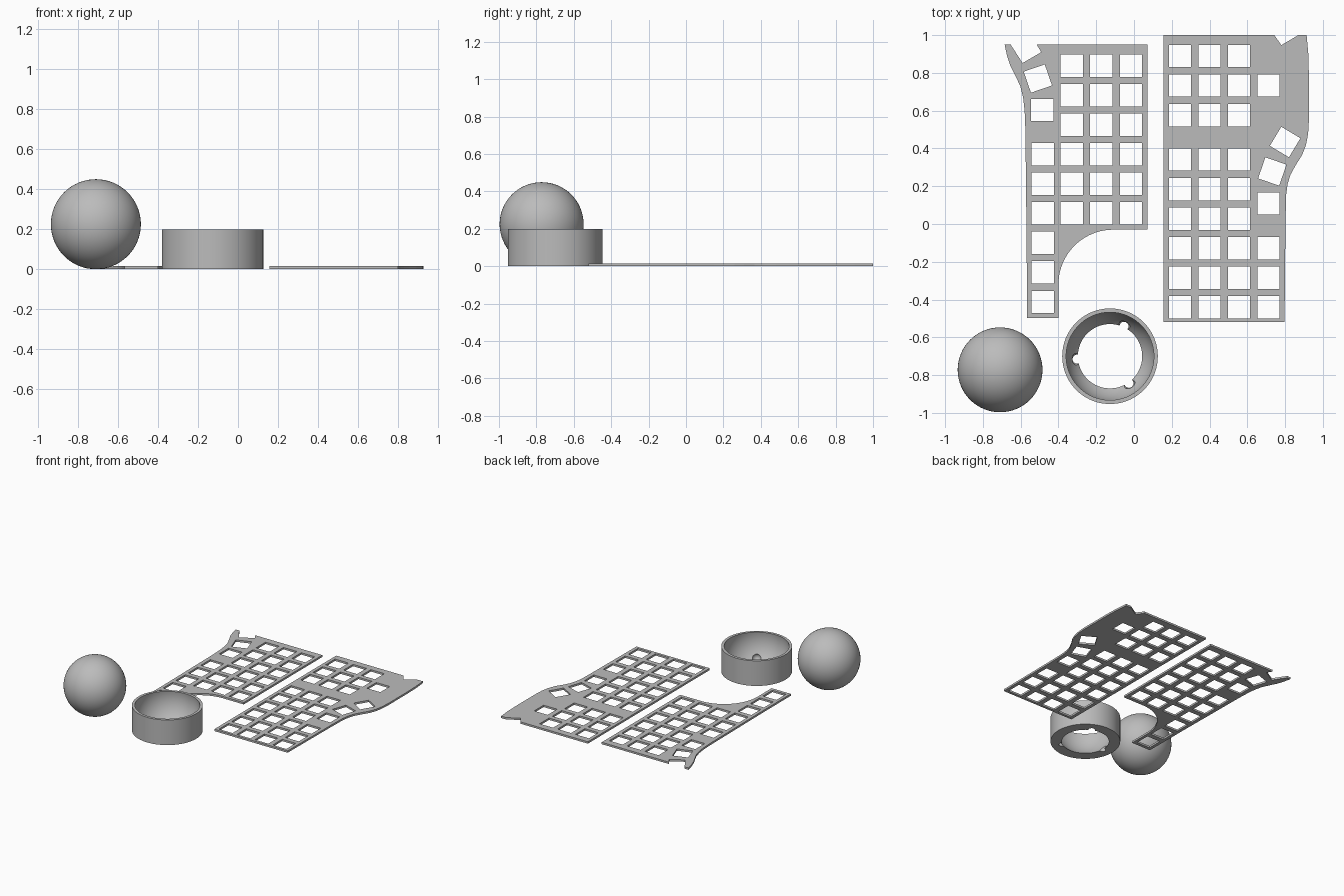
import bpy, bmesh, math
from mathutils import Vector

if "Cube" in bpy.data.objects:
    bpy.data.objects.remove(bpy.data.objects["Cube"])

grey = bpy.data.materials.new("light grey")
grey.diffuse_color = (0.5, 0.5, 0.5, 1)
grey.use_nodes = True
grey.node_tree.nodes["Principled BSDF"].inputs["Base Color"].default_value = grey.diffuse_color
THICK, KEY, PITCH = 0.015, 0.118, 0.1563


def add_mesh(name, bm):
    me = bpy.data.meshes.new(name)
    bmesh.ops.recalc_face_normals(bm, faces=bm.faces[:])
    bm.to_mesh(me)
    bm.free()
    ob = bpy.data.objects.new(name, me)
    bpy.context.collection.objects.link(ob)
    me.materials.append(grey)
    return ob


def smooth(ob, angle=30):
    bpy.ops.object.select_all(action='DESELECT')
    ob.select_set(True)
    bpy.context.view_layer.objects.active = ob
    bpy.ops.object.shade_smooth_by_angle(angle=math.radians(angle))


def evaluated_mesh(ob):
    deps = bpy.context.evaluated_depsgraph_get()
    return bpy.data.meshes.new_from_object(ob.evaluated_get(deps))


def square(x, y, deg=0):
    a, r = math.radians(deg + 45), KEY / math.sqrt(2)
    return [(x + r * math.cos(a + i * math.pi / 2),
             y + r * math.sin(a + i * math.pi / 2)) for i in range(4)]


def plate(name, outline, holes):
    # flat filled curve with key holes, turned into a mesh
    cu = bpy.data.curves.new(name, 'CURVE')
    cu.dimensions, cu.fill_mode, cu.extrude = '2D', 'BOTH', THICK / 2
    for loop in [outline] + holes:
        sp = cu.splines.new('POLY')
        sp.points.add(len(loop) - 1)
        for p, (x, y) in zip(sp.points, loop):
            p.co = (x, y, 0, 1)
        sp.use_cyclic_u = True
    tmp = bpy.data.objects.new(name + "_curve", cu)
    bpy.context.collection.objects.link(tmp)
    me = evaluated_mesh(tmp)
    bpy.data.objects.remove(tmp)
    bm = bmesh.new()
    bm.from_mesh(me)
    bmesh.ops.remove_doubles(bm, verts=bm.verts[:], dist=1e-5)
    bmesh.ops.translate(bm, verts=bm.verts[:], vec=(0, 0, THICK / 2))
    for f in bm.faces:
        f.smooth = False
    add_mesh(name, bm)


# left key plate: concave palm cut-out and notched upper corner
arc = [(-0.11 - 0.29 * math.sin(t), -0.32 + 0.29 * math.cos(t))
       for t in [i * math.pi / 40 for i in range(21)]]
left_outline = [(-0.685, 0.95), (-0.653, 0.95), (-0.59, 0.852), (-0.491, 0.91),
                (-0.515, 0.95), (0.071, 0.95), (0.071, -0.03)] + arc + [
                (-0.40, -0.497), (-0.567, -0.497), (-0.568, -0.13), (-0.575, 0.50),
                (-0.579, 0.60), (-0.587, 0.67), (-0.602, 0.73), (-0.628, 0.785),
                (-0.655, 0.84), (-0.672, 0.89)]
left_holes = [square(-0.329 + c * PITCH, 0.838 - r * PITCH)
              for c in range(3) for r in range(6)]
left_holes += [square(-0.483, 0.369 - r * PITCH) for r in range(6)]
left_holes += [square(-0.486, 0.603), square(-0.509, 0.77, 19)]
plate("left_key_plate", left_outline, left_holes)

# right key plate
right_outline = [(0.157, 1.0), (0.743, 1.0), (0.78, 0.947), (0.87, 1.0), (0.914, 1.0),
                 (0.923, 0.90), (0.926, 0.78), (0.926, 0.55), (0.922, 0.48),
                 (0.911, 0.42), (0.89, 0.365), (0.855, 0.31), (0.828, 0.26),
                 (0.813, 0.21), (0.805, 0.15), (0.802, 0.0), (0.797, -0.52),
                 (0.157, -0.52)]
right_holes = [square(0.243 + c * PITCH, y - r * PITCH)
               for c in range(3) for y, n in ((0.889, 3), (0.341, 6)) for r in range(n)]
right_holes += [square(0.712, y) for y in (0.733, 0.108, -0.128, -0.284, -0.44)]
right_holes += [square(0.732, 0.278, -19), square(0.80, 0.434, -31)]
plate("right_key_plate", right_outline, right_holes)

# trackball
bm = bmesh.new()
bmesh.ops.create_uvsphere(bm, u_segments=64, v_segments=32, radius=0.2245)
ball = add_mesh("trackball", bm)
ball.location = (-0.709, -0.772, 0.2245)
smooth(ball, 60)

# ball socket: lathed ring with a spherical inside
R, ZC, H, N = 0.235, 0.162, 0.198, 96
inner = [(math.sqrt(R * R - (z - ZC) ** 2), z) for z in [H * i / 14 for i in range(15)]]
profile = inner + [(0.253, H), (0.253, 0)]
bm = bmesh.new()
rings = [[bm.verts.new((r * math.cos(2 * math.pi * i / N), r * math.sin(2 * math.pi * i / N), z))
          for r, z in profile] for i in range(N)]
P = len(profile)
for i in range(N):
    a, b = rings[i], rings[(i + 1) % N]
    for j in range(P):
        k = (j + 1) % P
        bm.faces.new((a[j], b[j], b[k], a[k]))
socket = add_mesh("ball_socket", bm)
socket.location = (-0.127, -0.70, 0)

# three bearing pockets cut in the lower lip
bm = bmesh.new()
for deg in (65, 185, 305):
    a = math.radians(deg)
    made = bmesh.ops.create_uvsphere(bm, u_segments=24, v_segments=12, radius=0.032)
    bmesh.ops.translate(bm, verts=made["verts"],
                        vec=Vector((0.175 * math.cos(a), 0.175 * math.sin(a), 0.021)))
cutter = add_mesh("pocket_cutter", bm)
cutter.location = socket.location
cutter.hide_render = True
mod = socket.modifiers.new("pockets", 'BOOLEAN')
mod.operation, mod.solver, mod.object = 'DIFFERENCE', 'EXACT', cutter
bpy.context.view_layer.update()
cut = evaluated_mesh(socket)
socket.modifiers.clear()
socket.data = cut
bpy.data.objects.remove(cutter)
smooth(socket, 30)
